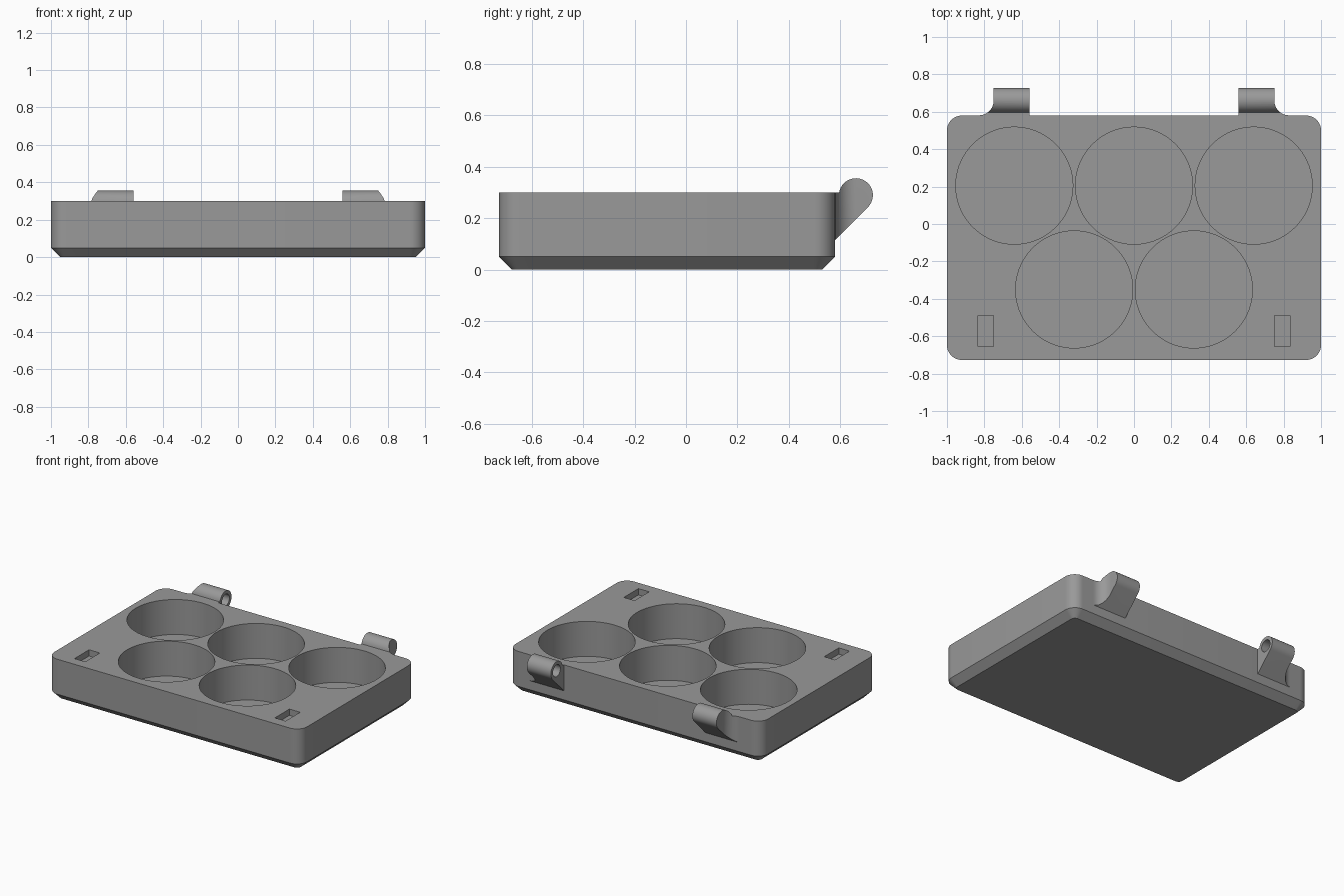
import bpy, bmesh, math
from mathutils import Vector

if "Cube" in bpy.data.objects:
    bpy.data.objects.remove(bpy.data.objects["Cube"])

grey = bpy.data.materials.new("plain grey")
grey.diffuse_color = (0.32, 0.32, 0.32, 1)
grey.use_nodes = True
grey.node_tree.nodes["Principled BSDF"].inputs["Base Color"].default_value = grey.diffuse_color

FRONT, BACK, TOP = -0.727, 0.58, 0.30


def loft(name, loops):
    """Skin matching closed loops of points and cap both ends."""
    bm = bmesh.new()
    rings = [[bm.verts.new(p) for p in loop] for loop in loops]
    for a, b in zip(rings, rings[1:]):
        for i in range(len(a)):
            j = (i + 1) % len(a)
            bm.faces.new((a[i], a[j], b[j], b[i]))
    bm.faces.new(rings[0])
    bm.faces.new(rings[-1])
    bmesh.ops.recalc_face_normals(bm, faces=bm.faces)
    mesh = bpy.data.meshes.new(name)
    bm.to_mesh(mesh)
    bm.free()
    mesh.materials.append(grey)
    ob = bpy.data.objects.new(name, mesh)
    bpy.context.collection.objects.link(ob)
    return ob


def prism_z(name, pts, z0, z1):
    return loft(name, [[(x, y, z) for x, y in pts] for z in (z0, z1)])


def prism_x(name, pts, x0, x1):
    return loft(name, [[(x, y, z) for y, z in pts] for x in (x0, x1)])


def arc(cx, cy, r, a0, a1, n):
    """n + 1 points from angle a0 to a1 in degrees."""
    return [(cx + r * math.cos(math.radians(a0 + (a1 - a0) * i / n)),
             cy + r * math.sin(math.radians(a0 + (a1 - a0) * i / n)))
            for i in range(n + 1)]


def circle(cx, cy, r, n):
    return arc(cx, cy, r, 0, 360, n)[:-1]


def rounded_rect(inset, radius, z):
    x, y0, y1 = 1 - inset - radius, FRONT + inset + radius, BACK - inset - radius
    pts = []
    for cx, cy, a in ((x, y1, 0), (-x, y1, 90), (-x, y0, 180), (x, y0, 270)):
        pts += arc(cx, cy, radius, a, a + 90, 10)
    return [(px, py, z) for px, py in pts]


def combine(ob, tool, operation):
    """Apply a boolean and remove the tool."""
    mod = ob.modifiers.new("cut", 'BOOLEAN')
    mod.operation, mod.object, mod.solver = operation, tool, 'EXACT'
    bpy.context.view_layer.objects.active = ob
    bpy.ops.object.modifier_apply(modifier=mod.name)
    bpy.data.objects.remove(tool)


def smooth(ob):
    bpy.ops.object.select_all(action='DESELECT')
    ob.select_set(True)
    bpy.context.view_layer.objects.active = ob
    bpy.ops.object.shade_smooth_by_angle(angle=math.radians(30))


# Tray body with rounded corners and a chamfered base
tray = loft("tray", [rounded_rect(0.05, 0.03, 0),
                     rounded_rect(0, 0.08, 0.05),
                     rounded_rect(0, 0.08, TOP)])

# Five round wells, three behind and two in front
for cx, cy in ((-0.64, 0.205), (0, 0.205), (0.64, 0.205), (-0.32, -0.35), (0.32, -0.35)):
    combine(tray, prism_z("well_cutter", circle(cx, cy, 0.313, 72), 0.05, 0.4), 'DIFFERENCE')

# Latch slots near the front corners
for s in (-1, 1):
    slot = [(s * 0.75, -0.655), (s * 0.835, -0.655), (s * 0.835, -0.49), (s * 0.75, -0.49)]
    combine(tray, prism_z("slot_cutter", slot, TOP - 0.045, 0.4), 'DIFFERENCE')
smooth(tray)

# Hinge knuckles: round top, sloped support, flared outer end, blind pin hole
HY, HZ, HR = 0.661, 0.289, 0.066
side = [(BACK, TOP)] + arc(HY, HZ, HR, 170, -45, 24)
side.append((BACK, side[-1][1] - (side[-1][0] - BACK)))
plan = [(0.56, BACK - 0.01), (0.56, 0.8), (0.75, 0.8)]
plan += arc(0.83, 0.661, 0.08, 180, 270, 12) + [(0.83, BACK - 0.01)]
for s, label in ((-1, "left"), (1, "right")):
    knuckle = prism_x(label + "_hinge", side, s * 0.5, s * 0.9)
    combine(knuckle, prism_z("plan_cutter", [(s * x, y) for x, y in plan], 0, 0.5), 'INTERSECT')
    combine(knuckle, prism_x("pin_cutter", circle(HY, HZ, 0.042, 28), s * 0.5, s * 0.70),
            'DIFFERENCE')
    smooth(knuckle)
